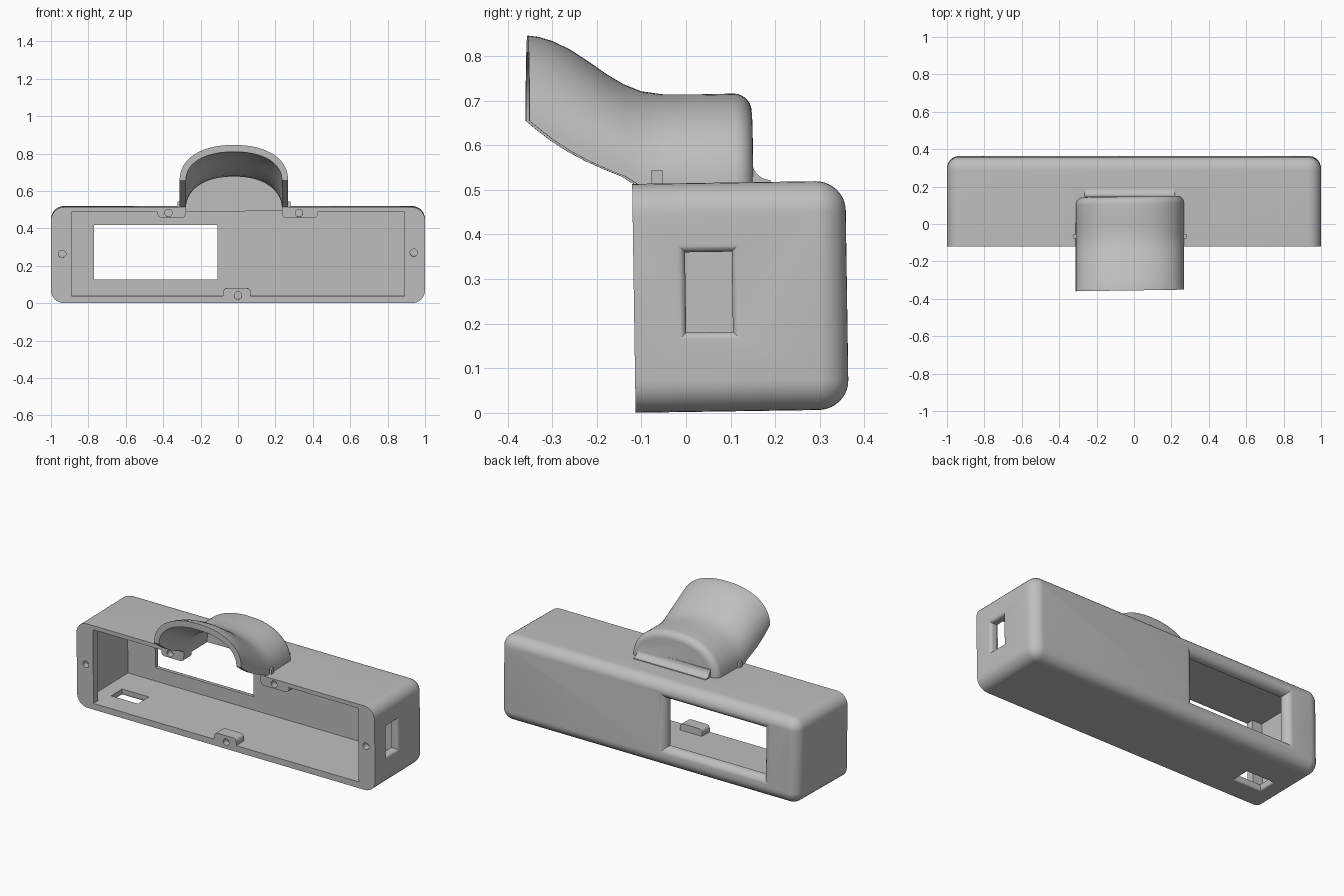
import bpy, bmesh, math
from mathutils import Matrix

cube = bpy.data.objects.get("Cube")
if cube:
    bpy.data.objects.remove(cube, do_unlink=True)

grey = bpy.data.materials.new("plain_grey")
grey.use_nodes = True
grey.diffuse_color = (0.52, 0.52, 0.52, 1)
grey.node_tree.nodes["Principled BSDF"].inputs["Base Color"].default_value = (0.52, 0.52, 0.52, 1)

TILT = Matrix.Translation((0, 0, 0.002)) @ Matrix.Rotation(0.015, 4, "X")
TOP, FRONT, BACK = 0.513, -0.113, 0.365


def loft(name, rings, tilt=True):
    """Closed solid through a list of rings of equal length."""
    bm = bmesh.new()
    rows = [[bm.verts.new(p) for p in ring] for ring in rings]
    n = len(rows[0])
    for a, b in zip(rows, rows[1:]):
        for i in range(n):
            j = (i + 1) % n
            bm.faces.new((a[i], a[j], b[j], b[i]))
    bm.faces.new(rows[0])
    bm.faces.new(rows[-1])
    bmesh.ops.recalc_face_normals(bm, faces=bm.faces)
    if tilt:
        bm.transform(TILT)
    me = bpy.data.meshes.new(name)
    bm.to_mesh(me)
    bm.free()
    me.materials.append(grey)
    ob = bpy.data.objects.new(name, me)
    bpy.context.collection.objects.link(ob)
    return ob


def rect(u0, u1, v0, v1, r=0.0, n=8):
    """Rectangle outline, with rounded corners when r > 0."""
    if r <= 0:
        return [(u1, v1), (u0, v1), (u0, v0), (u1, v0)]
    pts = []
    centres = [(u1 - r, v1 - r), (u0 + r, v1 - r), (u0 + r, v0 + r), (u1 - r, v0 + r)]
    for k, (cu, cv) in enumerate(centres):
        for i in range(n + 1):
            a = (k + i / n) * math.pi / 2
            pts.append((cu + r * math.cos(a), cv + r * math.sin(a)))
    return pts


def block(name, x0, x1, y0, y1, z0, z1, r=0.0):
    return loft(name, [[(u, y, v) for u, v in rect(x0, x1, z0, z1, r)] for y in (y0, y1)])


def flared_cutter(name, u0, u1, v0, v1, r, depth, place):
    """Rectangular cutter whose mouth widens in a rounded lip; place maps (u, v, depth)."""
    steps = [(-0.03, r)]
    for i in range(7):
        a = i / 6 * math.pi / 2
        steps.append((r - r * math.cos(a), r - r * math.sin(a)))
    steps.append((depth, 0))
    return loft(name, [[place(u, v, d) for u, v in rect(u0 - o, u1 + o, v0 - o, v1 + o)]
                       for d, o in steps])


def combine(target, tool, operation):
    tool.hide_render = True
    mod = target.modifiers.new(operation.lower(), "BOOLEAN")
    mod.operation, mod.object, mod.solver = operation, tool, "EXACT"
    bpy.context.view_layer.objects.active = target
    bpy.ops.object.modifier_apply(modifier=mod.name)
    bpy.data.objects.remove(tool, do_unlink=True)


def arch(y, base, top, hw, skirt=0.0, n=40):
    """Half-oval section across the hood, optionally with legs reaching lower."""
    pts = []
    for i in range(n + 1):
        a = math.pi * i / n
        c, s = math.cos(a), max(math.sin(a), 0)
        x = -0.022 + hw * math.copysign(abs(c) ** 0.9, c)
        pts.append((x, y + 0.015 * x, base + (top - base) * s ** 0.9))
    if skirt:
        pts += [(pts[-1][0], pts[-1][1], base - skirt), (pts[0][0], pts[0][1], base - skirt)]
    return pts


# Main box, rounded at the corners and around the back
R = 0.068
sections = [(FRONT, 0)]
for i in range(11):
    a = i / 10 * math.pi / 2
    sections.append((BACK - R + R * math.sin(a) * 0.999, (R - 0.002) * (1 - math.cos(a))))
body = loft("enclosure", [[(u, y, v) for u, v in rect(-1 + t, 1 - t, t, TOP - t, 0.07 - t)]
                          for y, t in sections])

# Hood: a swept arch rising toward the front, rounded off at the closed rear
path = [(-0.355, 0.655, 0.846), (-0.33, 0.634, 0.843), (-0.30, 0.611, 0.834),
        (-0.26, 0.585, 0.815), (-0.22, 0.564, 0.789), (-0.18, 0.546, 0.761),
        (-0.14, 0.530, 0.737), (-0.10, 0.505, 0.721), (-0.05, 0.5, 0.714), (0.02, 0.5, 0.714)]
outer = [arch(y, b, t, 0.29) for y, b, t in path]
for i in range(8):
    a = i / 7 * math.pi / 2
    d = 0.04 * (1 - math.cos(a))
    outer.append(arch(0.107 + 0.04 * math.sin(a), 0.5, 0.716 - d, 0.29 - d))
combine(body, loft("hood", outer, tilt=False), "UNION")

# Concave fillet where the hood's rear meets the lid
fillet = [(0.125, 0.51), (0.19, 0.51), (0.19, 0.522)]
for i in range(1, 8):
    a = i / 7 * math.pi / 2
    fillet.append((0.19 - 0.042 * math.sin(a), 0.522 + 0.042 * (1 - math.cos(a))))
fillet.append((0.125, 0.564))
combine(body, loft("hood_fillet", [[(x, y, z) for y, z in fillet] for x in (-0.265, 0.22)],
                   tilt=False), "UNION")

# Small clips beside the hood
for x in (-0.312, 0.268):
    combine(body, block("hood_clip", x - 0.012, x + 0.012, -0.07, -0.045, 0.5, 0.543), "UNION")

# Hollow interior behind a front flange, and the duct through the hood
combine(body, block("front_opening", -0.89, 0.89, FRONT - 0.1, 0.1, 0.038, 0.488), "DIFFERENCE")
combine(body, block("cavity", -0.955, 0.955, FRONT + 0.045, 0.31, 0.038, 0.488), "DIFFERENCE")
y0, b0, t0 = path[0]
inner = [arch(y0 - 0.05, b0, t0 - 0.035, 0.257, 0.1)]
inner += [arch(y, b, t - 0.037, 0.257, 0.1) for y, b, t in path]
inner.append(arch(0.107, 0.5, 0.677, 0.257, 0.1))
combine(body, loft("duct", inner, tilt=False), "DIFFERENCE")

# Display window at the back, slots in the left end and the floor
combine(body, flared_cutter("window", -0.77, -0.11, 0.12, 0.412, 0.045, 0.15,
                            lambda u, v, d: (u, BACK - d, v)), "DIFFERENCE")
combine(body, flared_cutter("end_slot", 0.003, 0.108, 0.178, 0.358, 0.018, 0.15,
                            lambda u, v, d: (1 - d, u, v)), "DIFFERENCE")
combine(body, flared_cutter("floor_slot", -0.865, -0.685, 0.02, 0.125, 0.012, 0.1,
                            lambda u, v, d: (u, v, d)), "DIFFERENCE")

# Screw tabs along the front rim
for x0, x1, z0, z1 in ((-0.43, -0.28, 0.455, 0.505), (0.236, 0.425, 0.455, 0.505),
                       (-0.08, 0.068, 0.012, 0.08)):
    combine(body, block("screw_tab", x0, x1, FRONT, FRONT + 0.075, z0, z1, 0.022), "UNION")

# Screw holes
for x, z in ((-0.372, 0.482), (0.326, 0.482), (0, 0.041), (-0.94, 0.263), (0.94, 0.27)):
    r = 0.02
    combine(body, block("screw_hole", x - r, x + r, FRONT - 0.05, FRONT + 0.04,
                        z - r, z + r, r * 0.999), "DIFFERENCE")

# Smooth rounded surfaces, keep real edges crisp
bpy.ops.object.select_all(action="DESELECT")
body.select_set(True)
bpy.context.view_layer.objects.active = body
bpy.ops.object.shade_smooth_by_angle(angle=math.radians(30))
